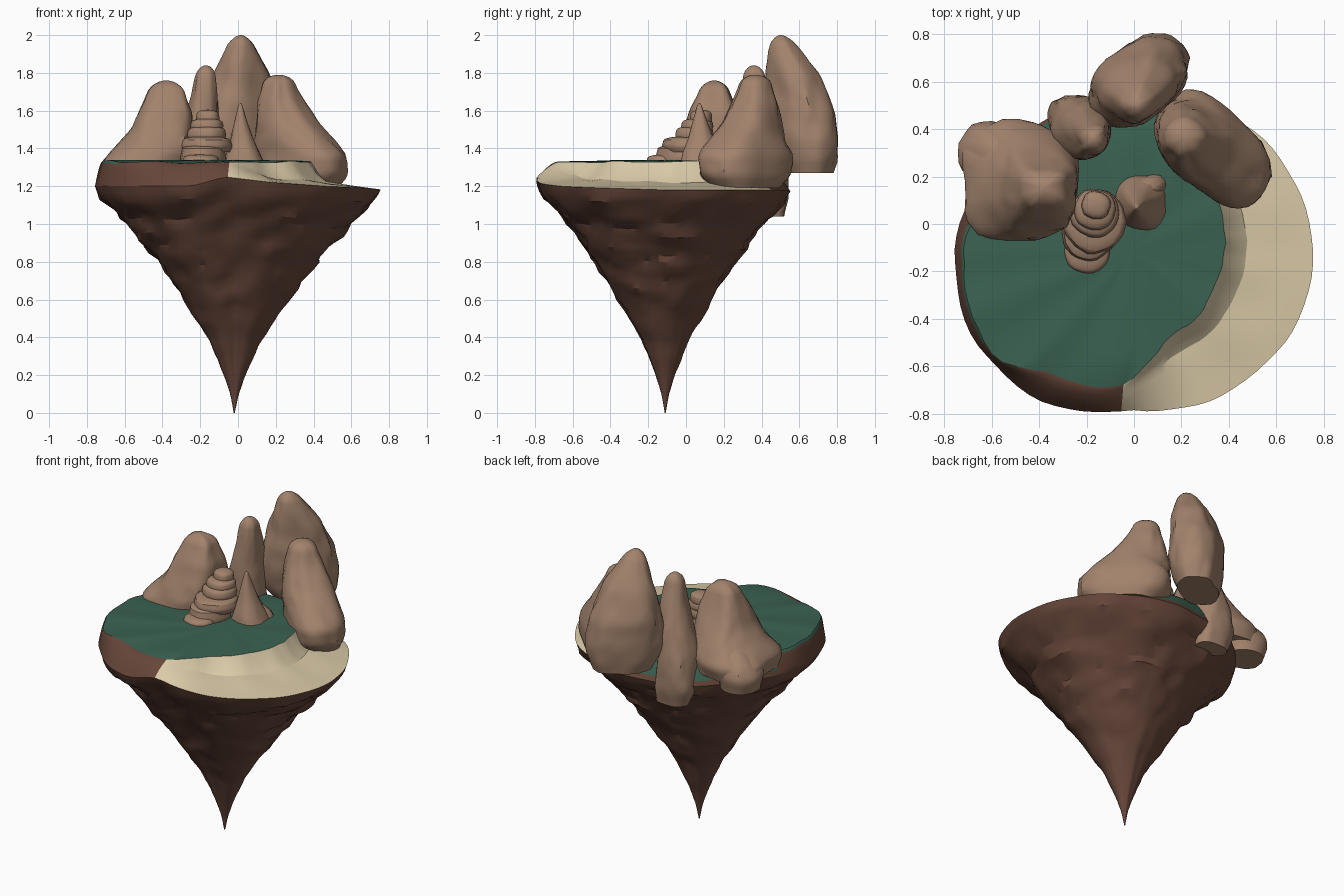
import bpy, bmesh, math
from mathutils import Vector, noise

if "Cube" in bpy.data.objects:
    bpy.data.objects.remove(bpy.data.objects["Cube"])

def material(name, rgb):
    m = bpy.data.materials.new(name)
    m.diffuse_color = (*rgb, 1)
    m.use_nodes = True
    m.node_tree.nodes["Principled BSDF"].inputs["Base Color"].default_value = m.diffuse_color
    return m

EARTH = material("earth brown", (0.135, 0.062, 0.042))
GRASS = material("grass green", (0.042, 0.122, 0.083))
SAND = material("sand", (0.70, 0.59, 0.39))
ROCK = material("rock tan", (0.36, 0.225, 0.15))

def interp(table, x):
    """Linear lookup in rows of (key, values...)."""
    if x <= table[0][0]:
        return table[0][1:]
    for a, b in zip(table, table[1:]):
        if x <= b[0]:
            t = (x - a[0]) / (b[0] - a[0])
            return tuple(p + (q - p) * t for p, q in zip(a[1:], b[1:]))
    return table[-1][1:]

def around(table, deg):
    """Periodic lookup over 360 degrees."""
    return interp(table + [(360, table[0][1])], deg % 360)[0]

def skin(name, rings, mats, rule=None, angle=35):
    """Closed surface through rings of points, capped at both ends."""
    bm = bmesh.new()
    vr = [[bm.verts.new(p) for p in ring] for ring in rings]
    n = len(vr[0])
    for j in range(len(vr) - 1):
        for i in range(n):
            k = (i + 1) % n
            f = bm.faces.new((vr[j][i], vr[j][k], vr[j + 1][k], vr[j + 1][i]))
            if rule:
                f.material_index = rule(j, i)
    for ring, j in ((vr[0], 0), (vr[-1], len(vr) - 1)):
        c = bm.verts.new(sum((v.co for v in ring), Vector()) / n)
        for i in range(n):
            f = bm.faces.new((ring[i], ring[(i + 1) % n], c))
            if rule:
                f.material_index = rule(j, i)
    bmesh.ops.recalc_face_normals(bm, faces=bm.faces)
    me = bpy.data.meshes.new(name)
    bm.to_mesh(me)
    bm.free()
    for m in mats:
        me.materials.append(m)
    ob = bpy.data.objects.new(name, me)
    bpy.context.collection.objects.link(ob)
    bpy.ops.object.select_all(action='DESELECT')
    ob.select_set(True)
    bpy.context.view_layer.objects.active = ob
    bpy.ops.object.shade_smooth_by_angle(angle=math.radians(angle))
    return ob

# ---- floating island: pointed underside, sand ledge, grass plateau ----
RIM = [(0, .755), (30, .735), (60, .69), (90, .65), (120, .65), (150, .69), (180, .757),
       (210, .775), (240, .745), (270, .675), (300, .71), (330, .75)]
RIM_Z = [(0, 1.18), (60, 1.18), (90, 1.17), (120, 1.17), (150, 1.19), (180, 1.2),
         (210, 1.2), (250, 1.2), (264, 1.25), (285, 1.22), (310, 1.2)]
PLATEAU = [(0, .38), (30, .41), (60, .5), (90, .52), (120, .55), (150, .64), (180, .72),
           (210, .74), (220, .73), (235, .63), (265, .575), (280, .46), (290, .39),
           (312, .385), (336, .37)]
UNDER = [(0, .004), (.08, .028), (.17, .075), (.33, .19), (.5, .37), (.67, .56),
         (.83, .77), (.91, .895), (.95, .97), (1, 1)]
LEDGE = [(0, 0), (.1, .4), (.22, .72), (.6, .86), (1, 1)]
N, NU, NT = 80, 34, 8
CY = -0.11
SAND_START, SAND_END = 264, 55

rings = []
for j in range(NU + 1):                       # underside from tip to rim
    t = j / NU
    s = interp(UNDER, t)[0]
    ring = []
    for i in range(N):
        d = 360 * i / N
        a = math.radians(d)
        p = Vector((math.cos(a) * s * 4, math.sin(a) * s * 4, t * 13))
        fade = min(1, (1 - t) * 9)
        r = around(RIM, d) * s * (1 + .06 * noise.noise(p) * fade
                                  + .04 * noise.noise(p * 2.1) * fade)
        r += .012 * noise.noise(Vector((math.cos(a) * 3, math.sin(a) * 3, 9))) * t
        z = around(RIM_Z, d) * t + .012 * noise.noise(p * .8 + Vector((7, 3, 1))) * fade * min(1, t * 4)
        ring.append((r * math.cos(a) - .02 * (1 - t), CY + r * math.sin(a), z))
    rings.append(ring)
for j in range(1, NT + 1):                    # bank from rim up to plateau edge
    t = 1 - j / NT
    ring = []
    for i in range(N):
        d = 360 * i / N
        a = math.radians(d)
        r0, r1, zr = around(PLATEAU, d), around(RIM, d), around(RIM_Z, d)
        r0 += .012 * noise.noise(Vector((math.cos(a) * 6, math.sin(a) * 6, 2)))
        r1 += .012 * noise.noise(Vector((math.cos(a) * 3, math.sin(a) * 3, 9)))
        w = max(0, min(1, (r1 - r0 - .1) / .2)) if (d > SAND_START or d < SAND_END) else 0
        drop = (t ** 1.6) * (1 - w) + interp(LEDGE, t)[0] * w
        r = r0 + (r1 - r0) * t
        x, y = r * math.cos(a), CY + r * math.sin(a)
        z = 1.33 - (1.33 - zr) * drop + .015 * noise.noise(Vector((x * 5, y * 5, 4))) * (1 - t)
        ring.append((x, y, z))
    rings.append(ring)
for s in (.75, .5, .25):                      # plateau
    rings.append([(x * s, CY + (y - CY) * s, 1.34 + (z - 1.34) * s) for x, y, z in rings[NU + NT]])

def ground_colour(j, i):
    d = 360 * (i + .5) / N
    if j < NU:
        return 0
    if j >= NU + NT:
        return 1
    if d > SAND_START or d < SAND_END:
        return 2
    if d > 213 or (d > 165 and j < NU + NT - 2):
        return 0
    return 0 if j < NU + 1 else 1

skin("island", rings, [EARTH, GRASS, SAND], ground_colour, angle=25)

# ---- rocks: cross-sections (z, x, y, half length, half width), turned by rot ----
def rock(name, sections, rot=0, rough=.09, n=36, steps=26, power=.85, cap=.05, angle=40):
    z0, z1 = sections[0][0], sections[-1][0]
    ca, sa = math.cos(math.radians(rot)), math.sin(math.radians(rot))
    keys = [z0 + (z1 - z0) * k / steps for k in range(steps + 1)]
    keys = sorted({k for k in keys if k < z1 - cap} | {z1 - cap * q for q in (1, .6, .3, .12, .03, 0)})
    out = []
    for z in keys:
        e = (z1 - z0) / steps * .8            # average neighbours to round the profile
        rows = [interp(sections, min(z1, max(z0, q))) for q in (z - e, z, z + e)]
        cx, cy, rx, ry = (sum(c) / 3 for c in zip(*rows))
        top = max(0, 1 - (z1 - z) / cap)
        dome = max(.06, math.sqrt(max(0, 1 - top * top)))
        ring = []
        for i in range(n):
            a = 2 * math.pi * i / n
            c, s = math.cos(a), math.sin(a)
            p = Vector((c * 1.4 + cx * 9, s * 1.4 + cy * 9, z * 3.5))
            k = dome * (1 + rough * (noise.noise(p) * 1.3 + .6 * noise.noise(p * 2.7)))
            u = math.copysign(abs(c) ** power, c) * rx * k
            v = math.copysign(abs(s) ** power, s) * ry * k
            ring.append((cx + u * ca - v * sa, cy + u * sa + v * ca, z))
        out.append(ring)
    return skin(name, out, [ROCK], angle=angle)

rock("back_peak", [(1.27, .03, .63, .17, .11), (1.33, .03, .62, .215, .135), (1.45, .02, .61, .245, .155),
                   (1.6, .02, .605, .225, .155), (1.8, .02, .565, .145, .12),
                   (1.93, .015, .52, .075, .075), (2.0, .015, .5, .04, .04)], rot=38)
rock("left_peak", [(1.24, -.49, .17, .22, .25), (1.33, -.49, .175, .235, .26), (1.4, -.44, .17, .205, .23),
                   (1.5, -.405, .16, .165, .18), (1.6, -.385, .15, .14, .135),
                   (1.7, -.38, .15, .1, .085), (1.76, -.38, .15, .07, .06)], power=.75)
rock("left_shoulder", [(1.18, -.6, .3, .12, .11), (1.27, -.6, .3, .15, .13), (1.34, -.58, .29, .13, .12),
                       (1.44, -.52, .26, .08, .08)], n=24, steps=12)
rock("middle_spire", [(1.04, -.22, .46, .10, .06), (1.15, -.235, .43, .135, .12), (1.35, -.23, .4, .125, .135),
                      (1.5, -.2, .39, .1, .12), (1.7, -.175, .37, .065, .08),
                      (1.8, -.17, .36, .05, .055), (1.84, -.17, .36, .04, .045)])
rock("right_peak", [(1.19, .36, .32, .2, .12), (1.25, .34, .31, .28, .17), (1.36, .335, .31, .295, .175),
                    (1.44, .295, .325, .24, .16), (1.55, .25, .355, .165, .135),
                    (1.65, .225, .365, .115, .11), (1.73, .215, .365, .085, .08),
                    (1.79, .215, .365, .075, .07)], rot=-45)
rock("small_cone", [(1.29, .03, .09, .125, .12), (1.36, .028, .085, .095, .105), (1.45, .02, .08, .062, .068),
                    (1.55, .015, .075, .032, .037), (1.64, .012, .07, .008, .008)], steps=16, n=24, cap=.02)
rock("cone_foot", [(1.29, .06, .15, .10, .05), (1.35, .05, .15, .085, .045), (1.42, .03, .13, .05, .035)],
     rot=25, steps=8, n=24)

# ---- stacked stone cairn: x, y, radius, bottom, top ----
CAIRN = [(-.195, -.11, .1, 1.29, 1.37), (-.185, -.03, .12, 1.30, 1.42), (-.165, .01, .13, 1.38, 1.465),
         (-.165, .045, .1, 1.44, 1.52), (-.165, .06, .085, 1.49, 1.56), (-.16, .08, .06, 1.53, 1.605)]
for k, (x, y, r, a, b) in enumerate(CAIRN):
    h = b - a
    rock(f"cairn_stone_{k + 1}", [(a, x, y, r * .9, r * .9), (a + h * .35, x, y, r * 1.04, r * 1.04),
                                  (b, x, y, r * .9, r * .9)],
         steps=8, n=28, power=1, rough=.07, cap=.02)
